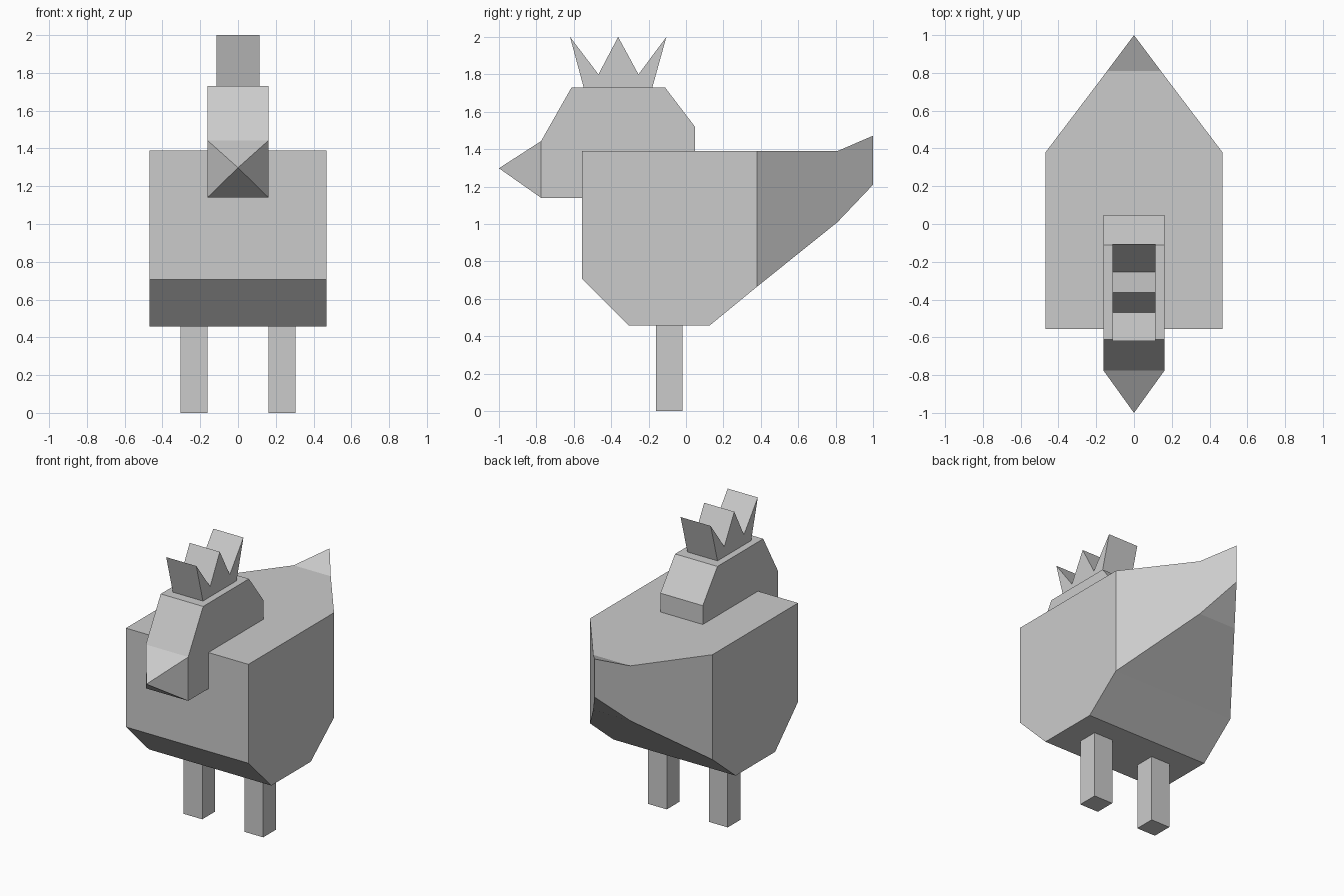
import bpy, bmesh

if "Cube" in bpy.data.objects:
    bpy.data.objects.remove(bpy.data.objects["Cube"])


def finish(name, bm):
    bmesh.ops.remove_doubles(bm, verts=bm.verts, dist=1e-4)
    bmesh.ops.dissolve_limit(bm, angle_limit=0.002, verts=bm.verts, edges=bm.edges)
    bmesh.ops.recalc_face_normals(bm, faces=bm.faces)
    mesh = bpy.data.meshes.new(name)
    bm.to_mesh(mesh)
    bm.free()
    ob = bpy.data.objects.new(name, mesh)
    bpy.context.collection.objects.link(ob)
    return ob


def loft(name, sections, cx=0.0):
    """Box sections (y, z_bottom, z_top, half_width) joined front to back."""
    bm = bmesh.new()
    rings = []
    for y, z0, z1, w in sections:
        corners = [(cx - w, z0), (cx + w, z0), (cx + w, z1), (cx - w, z1)]
        rings.append([bm.verts.new((x, y, z)) for x, z in corners])
    for a, b in zip(rings, rings[1:]):
        for i in range(4):
            j = (i + 1) % 4
            bm.faces.new((a[i], a[j], b[j], b[i]))
    bm.faces.new(rings[0])
    if sections[-1][3] > 0:
        bm.faces.new(rings[-1])
    return finish(name, bm)


def slab(name, profile, w):
    """Side profile of (y, z) points extruded across x."""
    bm = bmesh.new()
    face = bm.faces.new([bm.verts.new((-w, y, z)) for y, z in profile])
    ext = bmesh.ops.extrude_face_region(bm, geom=[face], use_keep_orig=True)
    moved = [v for v in ext["geom"] if isinstance(v, bmesh.types.BMVert)]
    bmesh.ops.translate(bm, verts=moved, vec=(2 * w, 0, 0))
    return finish(name, bm)


# Body tapering to an upturned tail edge
loft("body", [
    (-0.555, 0.707, 1.39, 0.468),
    (-0.305, 0.457, 1.39, 0.468),
    (0.126, 0.457, 1.39, 0.468),
    (0.38, 0.665, 1.39, 0.468),
    (0.81, 1.01, 1.39, 0.142),
    (1.0, 1.21, 1.472, 0.0),
])

# Head
slab("head", [(-0.775, 1.14), (-0.775, 1.443), (-0.612, 1.73),
              (-0.112, 1.73), (0.048, 1.52), (0.048, 1.14)], 0.162)

# Beak: four-sided pyramid
bm = bmesh.new()
base = [bm.verts.new((x, -0.775, z)) for x, z in
        ((-0.162, 1.14), (0.162, 1.14), (0.162, 1.443), (-0.162, 1.443))]
tip = bm.verts.new((0, -1.0, 1.298))
bm.faces.new(base)
for i in range(4):
    bm.faces.new((base[i], base[(i + 1) % 4], tip))
finish("beak", bm)

# Zigzag comb
slab("comb", [(-0.547, 1.73), (-0.62, 2.0), (-0.468, 1.8), (-0.363, 2.0),
              (-0.254, 1.8), (-0.105, 2.0), (-0.18, 1.73)], 0.115)

# Legs
for side, s in (("left", 1), ("right", -1)):
    loft(side + "_leg", [(-0.16, 0, 0.457, 0.072), (-0.02, 0, 0.457, 0.072)], s * 0.233)
